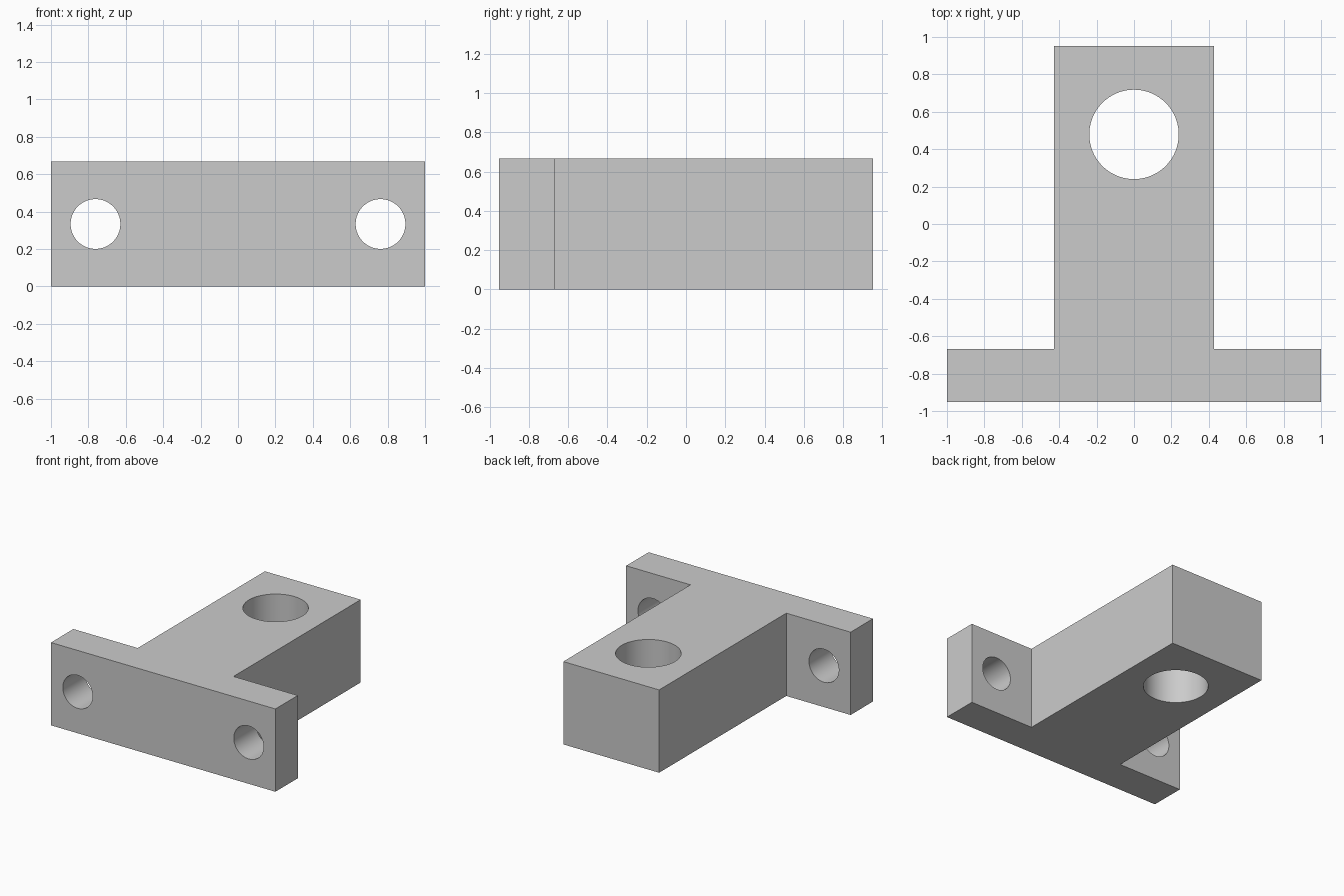
import bpy
import bmesh
from math import pi
from mathutils import Matrix

HEIGHT = 0.667

default_cube = bpy.data.objects.get("Cube")
if default_cube:
    bpy.data.objects.remove(default_cube, do_unlink=True)

# Plain grey metal
grey = bpy.data.materials.new("grey_metal")
grey.use_nodes = True
colour = (0.6, 0.6, 0.6, 1)
grey.diffuse_color = colour
grey.node_tree.nodes["Principled BSDF"].inputs["Base Color"].default_value = colour


def add_object(name, bm):
    bmesh.ops.recalc_face_normals(bm, faces=bm.faces[:])
    mesh = bpy.data.meshes.new(name)
    bm.to_mesh(mesh)
    bm.free()
    mesh.materials.append(grey)
    obj = bpy.data.objects.new(name, mesh)
    bpy.context.collection.objects.link(obj)
    return obj


def drill(target, name, location, radius, along_y=False):
    """Cut a round through hole along z, or along y."""
    bm = bmesh.new()
    turn = Matrix.Rotation(pi / 2 if along_y else 0, 4, "X")
    bmesh.ops.create_cone(bm, cap_ends=True, segments=96, radius1=radius,
                          radius2=radius, depth=1,
                          matrix=Matrix.Translation(location) @ turn)
    cutter = add_object(name, bm)
    cutter.hide_render = True
    cutter.hide_set(True)
    cut = target.modifiers.new(name, "BOOLEAN")
    cut.operation = "DIFFERENCE"
    cut.solver = "EXACT"
    cut.object = cutter
    return cutter


# T-shaped body: a front flange with an arm running back
half = [(1, -0.952), (1, -0.667), (0.427, -0.667), (0.427, 0.952)]
profile = half + [(-x, y) for x, y in reversed(half)]
bm = bmesh.new()
base = bm.faces.new([bm.verts.new((x, y, 0)) for x, y in profile])
top = bmesh.ops.extrude_face_region(bm, geom=[base], use_keep_orig=True)["geom"]
bmesh.ops.translate(bm, vec=(0, 0, HEIGHT),
                    verts=[v for v in top if isinstance(v, bmesh.types.BMVert)])
bracket = add_object("t_bracket", bm)

# Vertical arm hole and the two flange bolt holes
cutters = [drill(bracket, "arm_hole_cutter", (0, 0.479, HEIGHT / 2), 0.239)]
for side, x in (("left", 0.762), ("right", -0.762)):
    cutters.append(drill(bracket, side + "_bolt_hole_cutter",
                         (x, -0.81, HEIGHT / 2), 0.133, along_y=True))

# Apply the cuts, then smooth only the hole walls
bpy.ops.object.select_all(action="DESELECT")
bpy.context.view_layer.objects.active = bracket
bracket.select_set(True)
for modifier in list(bracket.modifiers):
    bpy.ops.object.modifier_apply(modifier=modifier.name)
for cutter in cutters:
    bpy.data.objects.remove(cutter, do_unlink=True)
bpy.ops.object.shade_smooth_by_angle(angle=pi / 6)
